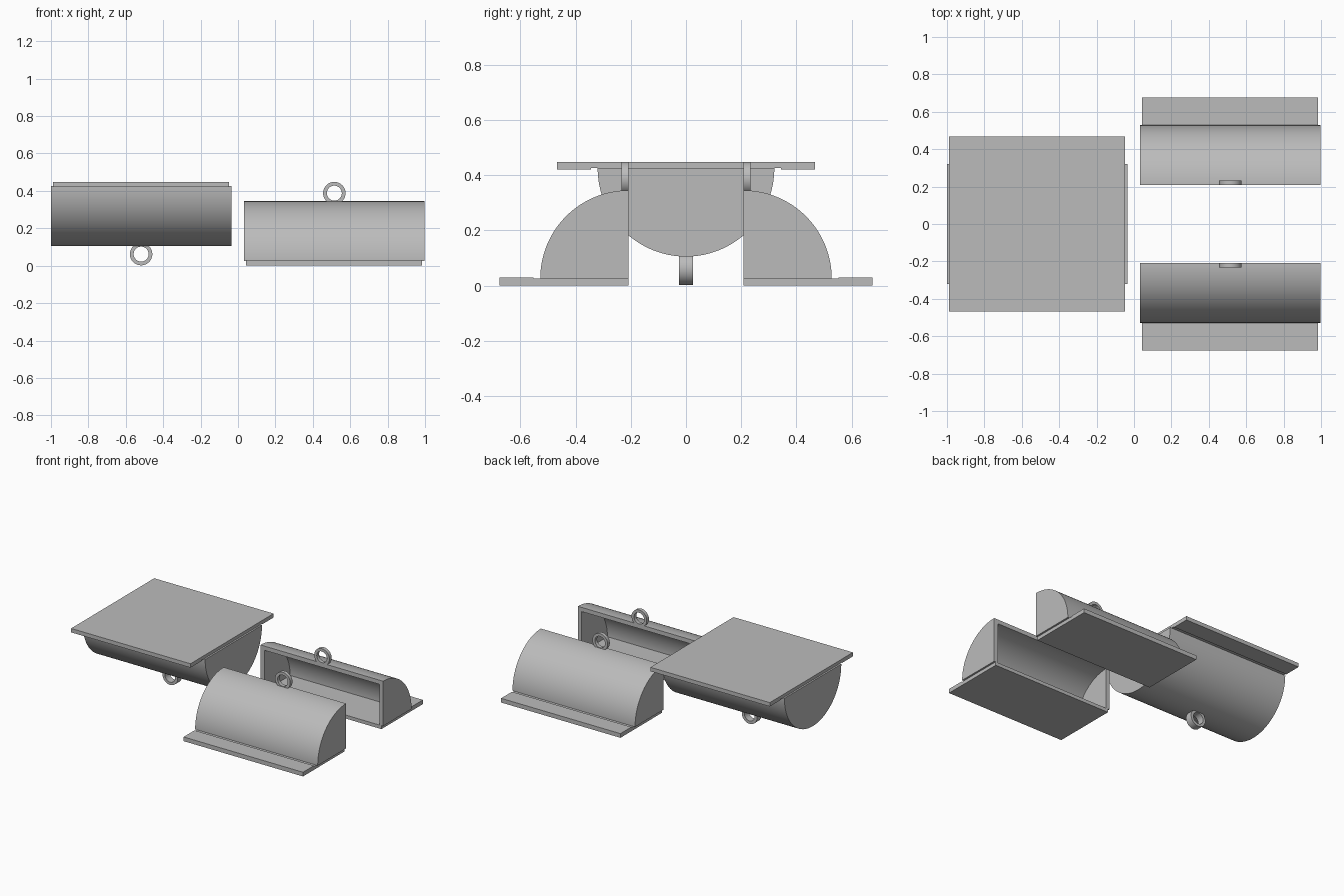
import bpy
import math

cube = bpy.data.objects.get("Cube")
if cube:
    bpy.data.objects.remove(cube, do_unlink=True)

GREY = 0.5
grey = bpy.data.materials.new("plain grey")
grey.use_nodes = True
grey.diffuse_color = (GREY, GREY, GREY, 1)
bsdf = next(n for n in grey.node_tree.nodes if n.type == 'BSDF_PRINCIPLED')
bsdf.inputs["Base Color"].default_value = (GREY, GREY, GREY, 1)

R, WALL = 0.32, 0.03      # shell radius and wall thickness
LIP = 0.005               # depth of the seat the shell rests in


def activate(obj):
    bpy.ops.object.select_all(action='DESELECT')
    obj.select_set(True)
    bpy.context.view_layer.objects.active = obj


def prism(name, profile, x0, x1):
    """Extrude a closed (y, z) profile along x."""
    n = len(profile)
    verts = [(x, y, z) for x in (x0, x1) for y, z in profile]
    faces = [(i, (i + 1) % n, n + (i + 1) % n, n + i) for i in range(n)]
    faces += [tuple(reversed(range(n))), tuple(range(n, 2 * n))]
    return finish(name, verts, faces)


def finish(name, verts, faces):
    mesh = bpy.data.meshes.new(name)
    mesh.from_pydata(verts, [], faces)
    mesh.materials.append(grey)
    obj = bpy.data.objects.new(name, mesh)
    bpy.context.collection.objects.link(obj)
    activate(obj)
    bpy.ops.object.mode_set(mode='EDIT')
    bpy.ops.mesh.select_all(action='SELECT')
    bpy.ops.mesh.normals_make_consistent(inside=False)
    bpy.ops.object.mode_set(mode='OBJECT')
    return obj


def smooth(obj):
    activate(obj)
    bpy.ops.object.shade_smooth_by_angle(angle=math.radians(30))


def arc(cy, cz, r, a0, a1, steps):
    angles = [math.radians(a0 + (a1 - a0) * i / steps) for i in range(steps + 1)]
    return [(cy + r * math.cos(a), cz + r * math.sin(a)) for a in angles]


def hollow(shell, cutter):
    """Cut the inside out of a shell."""
    cutter.hide_render = True
    mod = shell.modifiers.new("hollow", 'BOOLEAN')
    mod.operation, mod.solver, mod.object = 'DIFFERENCE', 'EXACT', cutter
    activate(shell)
    bpy.ops.object.modifier_apply(modifier=mod.name)
    bpy.data.objects.remove(cutter, do_unlink=True)
    smooth(shell)


def ring(name, x, z, y0, y1, outer=0.06, inner=0.04, n=48):
    """Flat eyelet with its hole along y."""
    loops = [(outer, y0), (outer, y1), (inner, y1), (inner, y0)]
    verts = [(x + r * math.cos(math.tau * i / n), y, z + r * math.sin(math.tau * i / n))
             for r, y in loops for i in range(n)]
    faces = [(k * n + i, k * n + (i + 1) % n,
              (k + 1) % 4 * n + (i + 1) % n, (k + 1) % 4 * n + i)
             for k in range(4) for i in range(n)]
    smooth(finish(name, verts, faces))


# Hanging half-round body under a square lid
top = 0.425
body = prism("half_round_body", arc(0, top, R, 180, 360, 64), -1.0, -0.035)
core = arc(0, top, R - WALL, 180, 360, 64)
core = [(core[0][0], top + 0.05)] + core + [(core[-1][0], top + 0.05)]
hollow(body, prism("body_cutter", core, -1.0 + WALL, -0.035 - WALL))

half, seat = 0.468, 0.345
prism("square_lid", [(-half, 0.448), (-half, top - LIP), (-seat, top - LIP), (-seat, top),
                     (seat, top), (seat, top - LIP), (half, top - LIP), (half, 0.448)],
      -0.988, -0.047)
ring("body_ring", -0.518, 0.062, -0.025, 0.025)

# Two quarter-round halves, open towards each other
inner = 0.208
for side, s in (("front", -1), ("back", 1)):
    floor = 0.025
    quarter = arc(inner, floor, R, 0, 90, 40) + [(inner, floor)]
    shell = prism(side + "_quarter_shell", [(s * y, z) for y, z in quarter], 0.032, 0.998)
    core = arc(inner, floor, R - WALL, 0, 90, 40)
    core = [(core[0][0], -0.05)] + core + [(inner - 0.05, core[-1][1]), (inner - 0.05, -0.05)]
    hollow(shell, prism(side + "_cutter", [(s * y, z) for y, z in core],
                        0.032 + WALL, 0.998 - WALL))
    base = [(inner, 0), (0.675, 0), (0.675, floor + LIP), (0.552, floor + LIP),
            (0.552, floor), (inner, floor)]
    prism(side + "_base_plate", [(s * y, z) for y, z in base], 0.044, 0.985)
    ring(side + "_ring", 0.515, 0.388, s * inner, s * (inner + 0.025))
